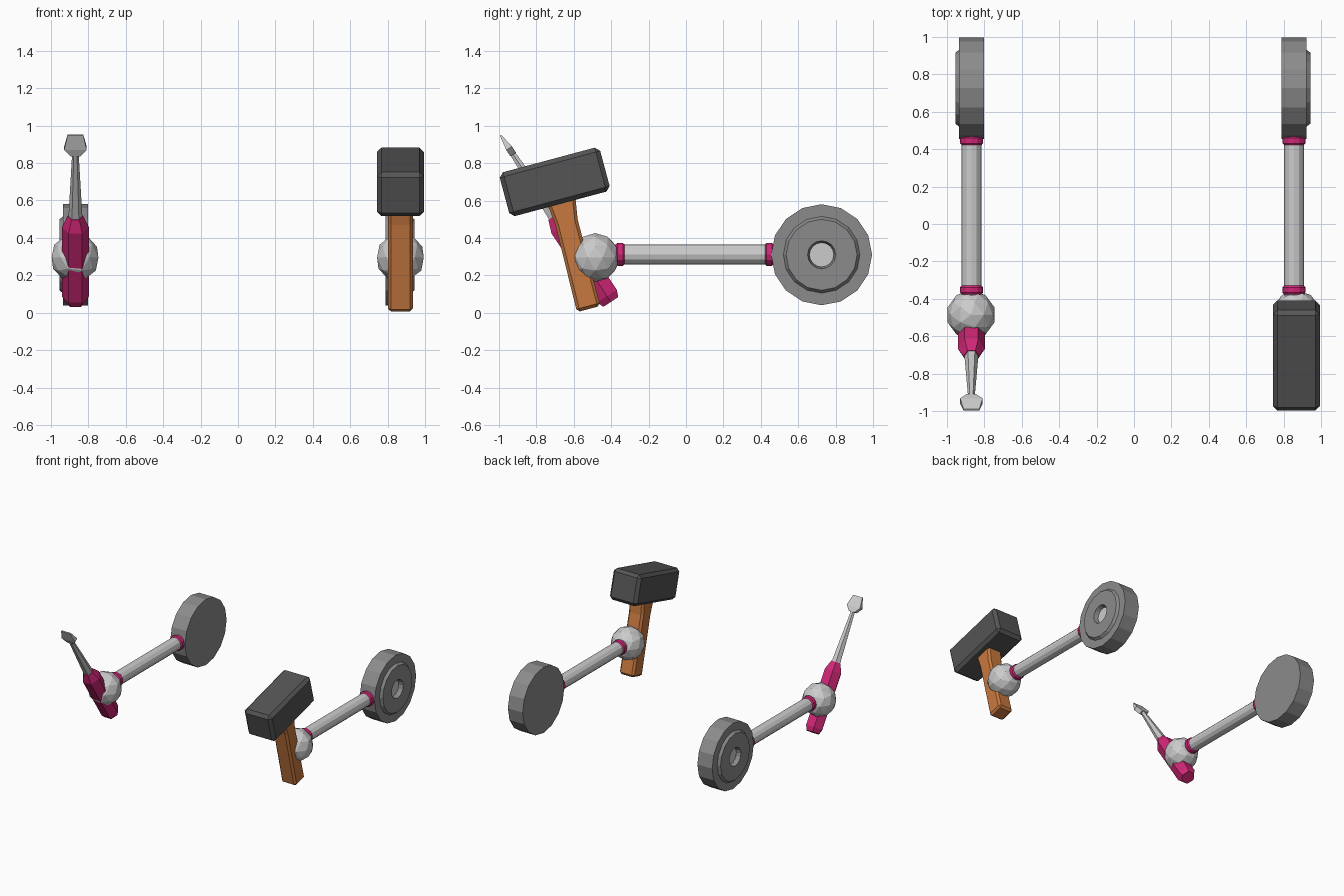
import bpy, bmesh, math
from mathutils import Vector

if "Cube" in bpy.data.objects:
    bpy.data.objects.remove(bpy.data.objects["Cube"])


def material(name, rgb):
    m = bpy.data.materials.new(name)
    m.diffuse_color = (*rgb, 1)
    m.use_nodes = True
    m.node_tree.nodes["Principled BSDF"].inputs["Base Color"].default_value = m.diffuse_color
    return m


PINK = material("pink", (0.62, 0.02, 0.18))
WOOD = material("wood", (0.58, 0.19, 0.05))
DARK = material("dark_grey", (0.09, 0.09, 0.09))
MID = material("mid_grey", (0.26, 0.26, 0.26))


def loft(name, rings, loc, rot, mat=None):
    """Skin a list of equal-length point rings and cap both ends."""
    bm = bmesh.new()
    vs = [[bm.verts.new(p) for p in r] for r in rings]
    n = len(vs[0])
    for a, b in zip(vs, vs[1:]):
        for i in range(n):
            j = (i + 1) % n
            bm.faces.new((a[i], a[j], b[j], b[i]))
    bm.faces.new(vs[0])
    bm.faces.new(vs[-1])
    bmesh.ops.recalc_face_normals(bm, faces=bm.faces)
    me = bpy.data.meshes.new(name)
    bm.to_mesh(me)
    bm.free()
    ob = bpy.data.objects.new(name, me)
    bpy.context.collection.objects.link(ob)
    ob.location, ob.rotation_euler = loc, rot
    if mat:
        me.materials.append(mat)
    return ob


def turned(name, profile, n, loc, rot, mat=None):
    """Turn (radius, height) pairs around local z."""
    rings = [[Vector((r * math.cos(t), r * math.sin(t), h))
              for t in (2 * math.pi * i / n for i in range(n))] for r, h in profile]
    return loft(name, rings, loc, rot, mat)


def boxed(name, sections, loc, rot, mat=None):
    """Rectangular sections: (height, half x, y min, y max)."""
    rings = [[(-w, a, h), (w, a, h), (w, b, h), (-w, b, h)] for h, w, a, b in sections]
    return loft(name, rings, loc, rot, mat)


def bevel(ob, width):
    m = ob.modifiers.new("bevel", "BEVEL")
    m.width, m.segments = width, 1
    m.limit_method, m.angle_limit = 'ANGLE', math.radians(40)


ALONG_Y = (-math.pi / 2, 0, 0)

for side, s, x, ball_x in (("left", -1, -0.867, -0.87), ("right", 1, 0.854, 0.867)):
    # shoulder disc with raised ring and recessed centre on the outer side
    turned(side + "_shoulder_disc",
           [(0.27, -0.067), (0.27, 0.067), (0.205, 0.067), (0.19, 0.087),
            (0.075, 0.087), (0.065, 0.05)],
           16, (x, 0.725, 0.31), (0, s * math.pi / 2, 0), MID)
    # light centre of the disc
    turned(side + "_disc_centre", [(0.064, 0), (0.064, 0.012)], 16,
           (x + s * 0.041, 0.725, 0.31), (0, s * math.pi / 2, 0))
    # arm rod
    turned(side + "_arm", [(0.053, -0.42), (0.053, 0.48)], 12, (x, 0, 0.312), ALONG_Y)
    # collars at both ends of the arm
    for end, y in (("front", -0.352), ("back", 0.445)):
        turned(f"{side}_{end}_collar",
               [(0.052, -0.025), (0.061, -0.014), (0.061, 0.014), (0.052, 0.025)],
               12, (x, y, 0.312), ALONG_Y, PINK)
    # ball hand
    bpy.ops.mesh.primitive_ico_sphere_add(subdivisions=2, radius=0.131,
                                          location=(ball_x, -0.485, 0.295))
    bpy.context.object.name = side + "_ball_hand"

# hammer, leaning forward
tilt = (math.radians(15), 0, 0)
base = (0.867, -0.52, 0.02)
handle = boxed("hammer_handle",
               [(0, 0.066, -0.065, 0.065), (0.36, 0.066, -0.058, 0.066),
                (0.48, 0.066, -0.056, 0.067), (0.62, 0.066, -0.07, 0.09)],
               base, tilt, WOOD)
bevel(handle, 0.016)
head = boxed("hammer_head", [(0.582, 0.125, -0.278, 0.278), (0.825, 0.125, -0.278, 0.278)],
             base, tilt, DARK)
bevel(head, 0.024)

# screwdriver, leaning further forward
tilt = (math.radians(33.5), 0, 0)
base = (-0.868, -0.402, 0.058)
turned("screwdriver_handle", [(0.055, 0), (0.072, 0.037), (0.072, 0.48), (0.042, 0.55)],
       6, base, tilt, PINK)
turned("screwdriver_shaft", [(0.038, 0.53), (0.017, 0.96)], 6, base, tilt)
boxed("screwdriver_blade",
      [(0.945, 0.026, -0.018, 0.018), (0.985, 0.06, -0.018, 0.018),
       (1.069, 0.042, -0.004, 0.004)], base, tilt)
